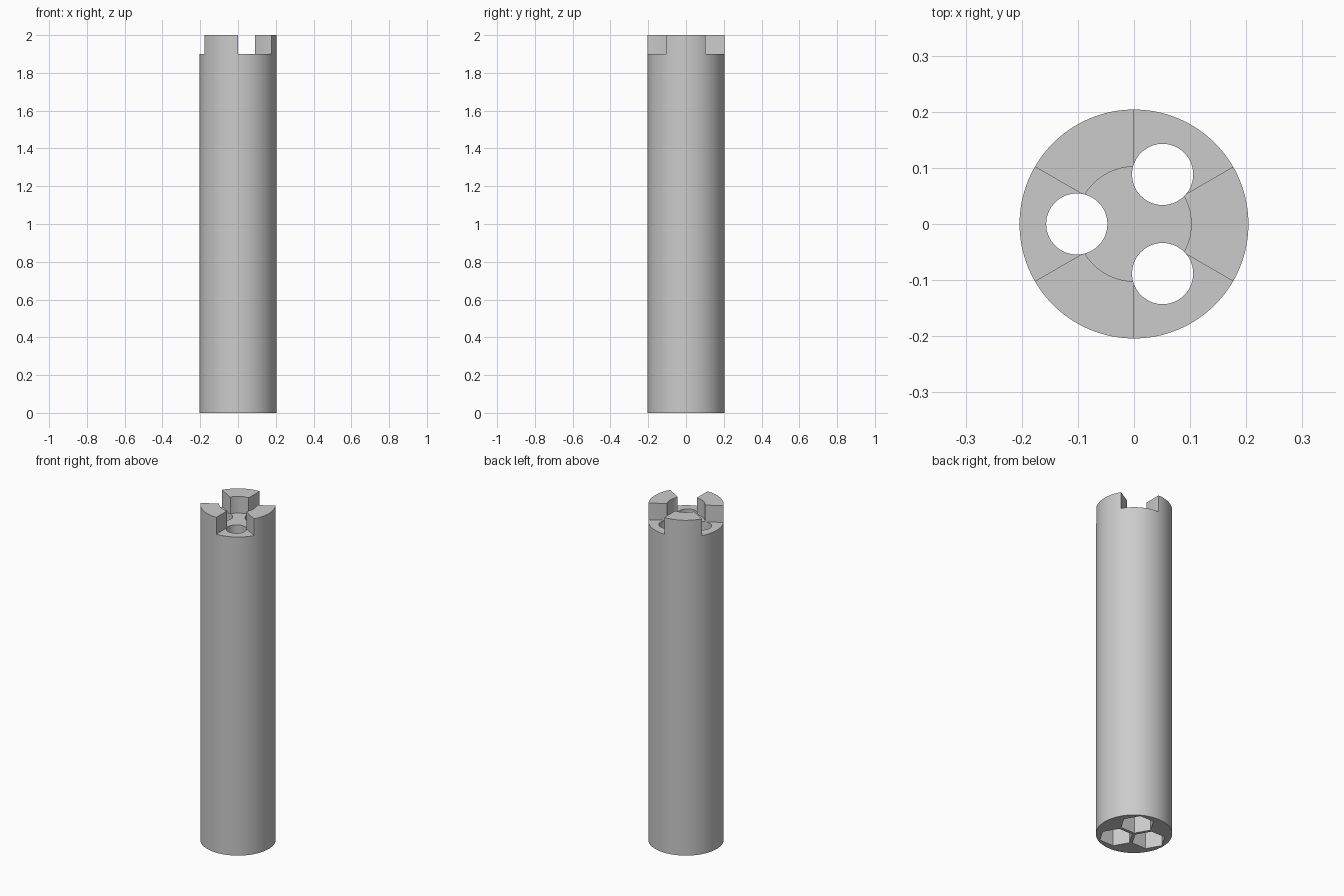
import bpy, math
from math import radians, cos, sin

if "Cube" in bpy.data.objects:
    bpy.data.objects.remove(bpy.data.objects["Cube"], do_unlink=True)

R, HEIGHT, FLOOR = 0.204, 2.0, 1.9
INNER, HOLE, HEX, HEX_DEPTH = 0.102, 0.0545, 0.092, 0.3
GAPS = (60, 180, 300)      # directions of the notches and bores

grey = bpy.data.materials.new("light_grey")
grey.use_nodes = True
colour = (0.6, 0.6, 0.6, 1.0)
grey.diffuse_color = colour
grey.node_tree.nodes["Principled BSDF"].inputs["Base Color"].default_value = colour


def prism(name, outline, z0, z1):
    """Upright prism from a counter-clockwise outline."""
    n = len(outline)
    verts = [(x, y, z) for z in (z0, z1) for x, y in outline]
    faces = [tuple(reversed(range(n))), tuple(range(n, 2 * n))]
    faces += [(i, (i + 1) % n, (i + 1) % n + n, i + n) for i in range(n)]
    mesh = bpy.data.meshes.new(name)
    mesh.from_pydata(verts, [], faces)
    mesh.materials.append(grey)
    ob = bpy.data.objects.new(name, mesh)
    bpy.context.scene.collection.objects.link(ob)
    return ob


def polar(radius, angle, cx=0.0, cy=0.0):
    return (cx + radius * cos(angle), cy + radius * sin(angle))


def ring(radius, sides, turn=0.0, cx=0.0, cy=0.0):
    return [polar(radius, turn + math.tau * i / sides, cx, cy) for i in range(sides)]


# Main shaft, turned half a facet so notch edges fall inside facets
body = prism("notched_shaft", ring(R, 120, radians(1.5)), 0, HEIGHT)

# One outline for the three notches and the round recess between the teeth
notches = []
for deg in GAPS:
    notches += [polar(0.4, radians(deg - 30)), polar(0.4, radians(deg + 30))]
    notches += [polar(INNER, radians(deg + 30 + 4 * i)) for i in range(16)]
cutters = [prism("notch_cutter", notches, FLOOR, HEIGHT + 0.1)]

for deg in GAPS:
    a = radians(deg)
    cx, cy = polar(INNER, a)
    # Round through bore
    cutters.append(prism("bore_cutter", ring(HOLE, 64, a, cx, cy), -0.1, HEIGHT + 0.2))
    # Hexagonal pocket in the base
    cutters.append(prism("hex_cutter", ring(HEX, 6, a, cx, cy), -0.2, HEX_DEPTH))

for cutter in cutters:
    cutter.hide_render = True
    mod = body.modifiers.new(cutter.name, "BOOLEAN")
    mod.operation = "DIFFERENCE"
    mod.solver = "EXACT"
    mod.object = cutter

# Apply the cuts and discard the cutters
bpy.ops.object.select_all(action="DESELECT")
bpy.context.view_layer.objects.active = body
body.select_set(True)
for mod in list(body.modifiers):
    bpy.ops.object.modifier_apply(modifier=mod.name)
for cutter in cutters:
    bpy.data.objects.remove(cutter, do_unlink=True)

bpy.ops.object.shade_smooth_by_angle(angle=radians(30))
